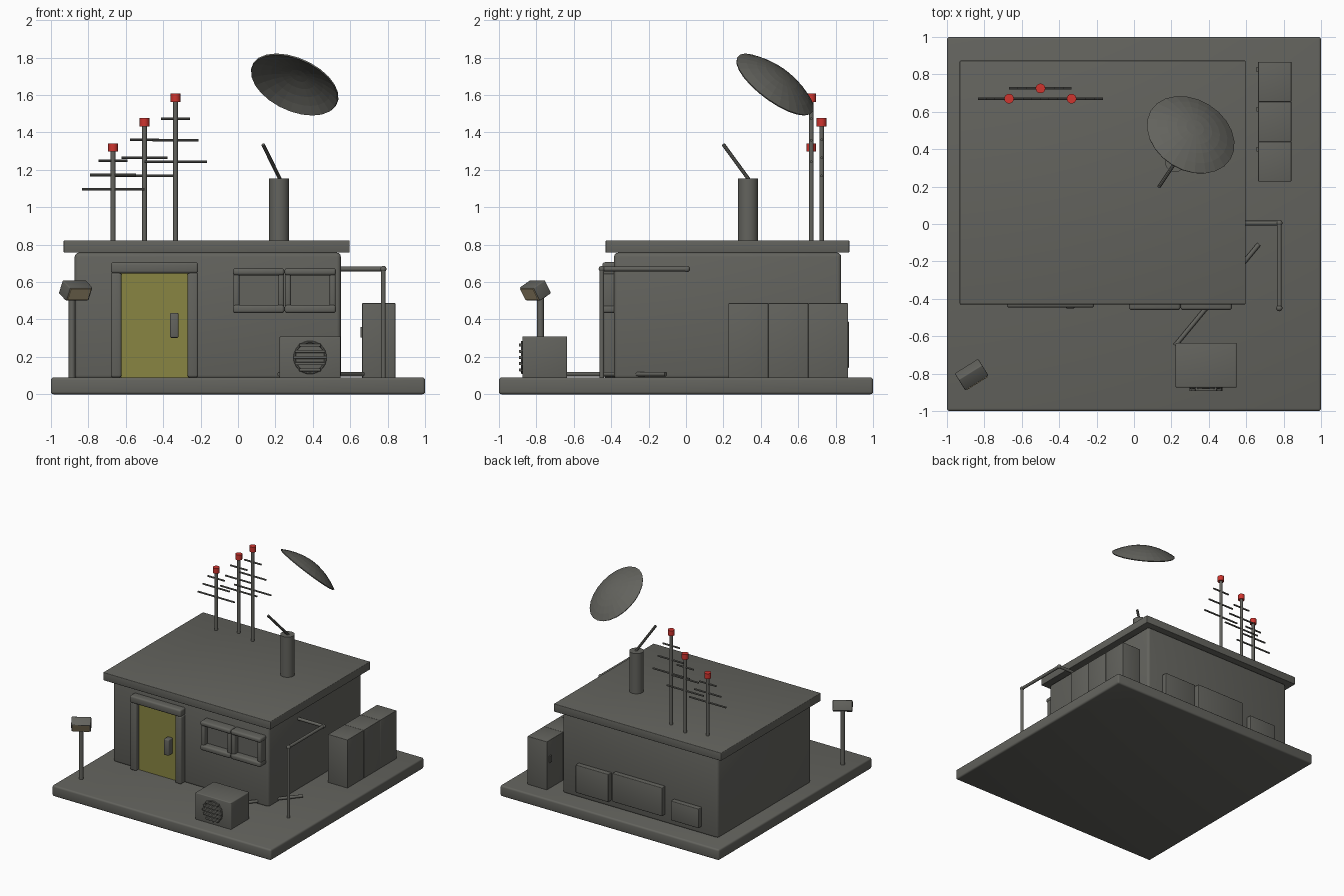
import bpy, bmesh, math
from mathutils import Vector, Matrix

if "Cube" in bpy.data.objects:
    bpy.data.objects.remove(bpy.data.objects["Cube"])


def material(name, rgb):
    m = bpy.data.materials.new(name)
    m.diffuse_color = (*rgb, 1)
    m.use_nodes = True
    m.node_tree.nodes["Principled BSDF"].inputs["Base Color"].default_value = m.diffuse_color
    return m


GREY = material("concrete_grey", (0.125, 0.125, 0.111))
OLIVE = material("olive_yellow", (0.25, 0.235, 0.055))
RED = material("beacon_red", (0.62, 0.035, 0.028))
CREAM = material("lamp_cream", (0.42, 0.34, 0.20))


def finish(name, bm, mat, smooth=True):
    bmesh.ops.recalc_face_normals(bm, faces=bm.faces)
    me = bpy.data.meshes.new(name)
    bm.to_mesh(me)
    bm.free()
    me.materials.append(mat)
    ob = bpy.data.objects.new(name, me)
    bpy.context.collection.objects.link(ob)
    if smooth:
        bpy.ops.object.select_all(action='DESELECT')
        ob.select_set(True)
        bpy.context.view_layer.objects.active = ob
        bpy.ops.object.shade_smooth_by_angle(angle=math.radians(35))
    return ob


def box(name, lo, hi, mat=GREY, bevel=0.0, matrix=None):
    """Box between two corners, optionally rounded and transformed."""
    lo, hi = Vector(lo), Vector(hi)
    bm = bmesh.new()
    bmesh.ops.create_cube(bm, size=1)
    bmesh.ops.scale(bm, vec=hi - lo, verts=bm.verts)
    bmesh.ops.translate(bm, vec=(lo + hi) / 2, verts=bm.verts)
    if bevel:
        bmesh.ops.bevel(bm, geom=bm.edges[:], offset=bevel, segments=3,
                        profile=0.5, affect='EDGES')
    if matrix:
        bm.transform(matrix)
    return finish(name, bm, mat, bool(bevel))


def rod(name, a, b, r, mat=GREY, sides=16):
    """Cylinder from point a to point b."""
    a, b = Vector(a), Vector(b)
    d = b - a
    bm = bmesh.new()
    bmesh.ops.create_cone(bm, cap_ends=True, segments=sides, radius1=r,
                          radius2=r, depth=d.length)
    bm.transform(Matrix.Translation((a + b) / 2)
                 @ d.to_track_quat('Z', 'Y').to_matrix().to_4x4())
    return finish(name, bm, mat)


def ball(name, c, r):
    bm = bmesh.new()
    bmesh.ops.create_uvsphere(bm, u_segments=14, v_segments=8, radius=r)
    bmesh.ops.translate(bm, vec=c, verts=bm.verts)
    return finish(name, bm, GREY)


# Ground slab, hut and roof
box("base_slab", (-1, -1, 0), (1, 1, 0.09), bevel=0.014)
box("hut_walls", (-0.873, -0.385, 0.08), (0.55, 0.83, 0.757), bevel=0.022)
box("roof", (-0.932, -0.43, 0.757), (0.597, 0.873, 0.823), bevel=0.005)

# Door with frame and handle
box("door", (-0.625, -0.40, 0.09), (-0.265, -0.37, 0.65), OLIVE)
for side, x in (("left", -0.68), ("right", -0.27)):
    box(f"door_post_{side}", (x, -0.44, 0.09), (x + 0.057, -0.37, 0.65), bevel=0.012)
box("door_lintel", (-0.68, -0.447, 0.647), (-0.213, -0.37, 0.706), bevel=0.013)
box("door_handle", (-0.364, -0.452, 0.302), (-0.318, -0.395, 0.435), bevel=0.008)

# Two framed windows
for i, x0 in enumerate((-0.027, 0.249)):
    x1 = x0 + 0.275
    box(f"window_pane_{i}", (x0 + 0.02, -0.405, 0.45), (x1 - 0.02, -0.37, 0.66))
    for part, z0, z1 in (("top", 0.636, 0.674), ("bottom", 0.434, 0.478)):
        box(f"window_{part}_{i}", (x0, -0.46, z0), (x1, -0.37, z1), bevel=0.014)
    for part, x in (("left", x0 + 0.002), ("right", x1 - 0.034)):
        box(f"window_{part}_{i}", (x, -0.45, 0.465), (x + 0.032, -0.37, 0.65), bevel=0.01)

# Panels on the back wall
for i, (x0, x1, z0, z1) in enumerate(((0.10, 0.40, 0.14, 0.37),
                                      (-0.39, 0.065, 0.155, 0.39),
                                      (-0.725, -0.47, 0.145, 0.305))):
    box(f"back_panel_{i}", (x0, 0.82, z0), (x1, 0.871, z1), bevel=0.005)

# Fan unit with round slatted grille
box("fan_unit", (0.222, -0.875, 0.085), (0.549, -0.635, 0.31), bevel=0.007)
bm = bmesh.new()
N, M, c = 32, 6, Vector((0.385, -0.877, 0.197))
rings = []
for i in range(N):
    t = 2 * math.pi * i / N
    ring = []
    for j in range(M):
        p = 2 * math.pi * j / M
        rr = 0.083 + 0.006 * math.cos(p)
        ring.append(bm.verts.new(c + Vector((rr * math.cos(t), 0.006 * math.sin(p),
                                             rr * math.sin(t)))))
    rings.append(ring)
for i in range(N):
    a, b = rings[i], rings[(i + 1) % N]
    for j in range(M):
        k = (j + 1) % M
        bm.faces.new((a[j], a[k], b[k], b[j]))
finish("grille_ring", bm, GREY)
for i in range(5):
    dz = (i - 2) * 0.033
    w = math.sqrt(0.088 ** 2 - dz ** 2)
    box(f"grille_slat_{i}", (c.x - w, -0.893, c.z + dz - 0.008),
        (c.x + w, -0.87, c.z + dz + 0.008), bevel=0.003)
rod("ground_cable", (0.22, -0.65, 0.108), (0.668, -0.108, 0.108), 0.012)

# Wall pipe with ball joints
path = [(0.53, 0.005, 0.67), (0.777, 0.005, 0.67), (0.777, -0.45, 0.67), (0.777, -0.45, 0.085)]
for i in range(3):
    rod(f"wall_pipe_{i}", path[i], path[i + 1], 0.0125)
for i in (1, 2):
    ball(f"pipe_joint_{i}", path[i], 0.017)

# Row of three cabinets
for i in range(3):
    y = 0.227 + i * 0.2133
    box(f"cabinet_{i}", (0.664, y, 0.088), (0.841, y + 0.2133, 0.487), bevel=0.003)
    box(f"cabinet_handle_{i}", (0.655, y + 0.16, 0.305), (0.668, y + 0.185, 0.36))

# Floodlight on a post
rod("lamp_post", (-0.888, -0.778, 0.085), (-0.888, -0.778, 0.54), 0.018)
tilt = (Matrix.Translation((-0.868, -0.805, 0.556)) @ Matrix.Rotation(math.radians(32), 4, 'Z')
        @ Matrix.Rotation(math.radians(30), 4, 'X'))
box("lamp_head", (-0.074, -0.04, -0.041), (0.074, 0.04, 0.041), bevel=0.006, matrix=tilt)
box("lamp_glass", (-0.064, -0.046, -0.034), (0.064, -0.038, 0.034), CREAM, matrix=tilt)

# Three aerial masts with cross bars and red beacons
for i, (x, y, top, gap0, gap) in enumerate(((-0.668, 0.67, 1.342, 0.093, 0.0765),
                                            (-0.50, 0.725, 1.476, 0.115, 0.0965),
                                            (-0.334, 0.67, 1.607, 0.134, 0.115))):
    rod(f"mast_{i}", (x, y, 0.81), (x, y, top - 0.03), 0.0125)
    rod(f"beacon_{i}", (x, y, top - 0.043), (x, y, top), 0.026, RED)
    for k, half in enumerate((0.077, 0.122, 0.167)):
        z = top - gap0 - k * gap
        rod(f"mast_{i}_bar_{k}", (x - half, y, z), (x + half, y, z), 0.007, sides=8)

# Dish pedestal and arm
rod("dish_pedestal", (0.22, 0.332, 0.81), (0.22, 0.332, 1.155), 0.054, sides=24)
rod("dish_arm", (0.225, 0.335, 1.15), (0.134, 0.2, 1.335), 0.01, sides=10)

# Dish: shallow bowl opening down towards the front left
R, DEPTH, SEG, RINGS = 0.248, 0.07, 24, 5
bm = bmesh.new()
apex = bm.verts.new((0, 0, -DEPTH))
prev = None
for k in range(1, RINGS + 1):
    f = k / RINGS
    ring = [bm.verts.new((R * f * math.cos(2 * math.pi * i / SEG),
                          R * f * math.sin(2 * math.pi * i / SEG),
                          DEPTH * (f * f - 1))) for i in range(SEG)]
    for i in range(SEG):
        j = (i + 1) % SEG
        if prev:
            bm.faces.new((prev[i], prev[j], ring[j], ring[i]))
        else:
            bm.faces.new((apex, ring[j], ring[i]))
    prev = ring
aim = Vector((-0.345, -0.56, -0.753)).to_track_quat('Z', 'Y').to_matrix().to_4x4()
bm.transform(Matrix.Translation((0.302, 0.475, 1.655)) @ aim)
dish = finish("dish", bm, GREY, smooth=False)
shell = dish.modifiers.new("thickness", 'SOLIDIFY')
shell.thickness = 0.008
shell.offset = 0
